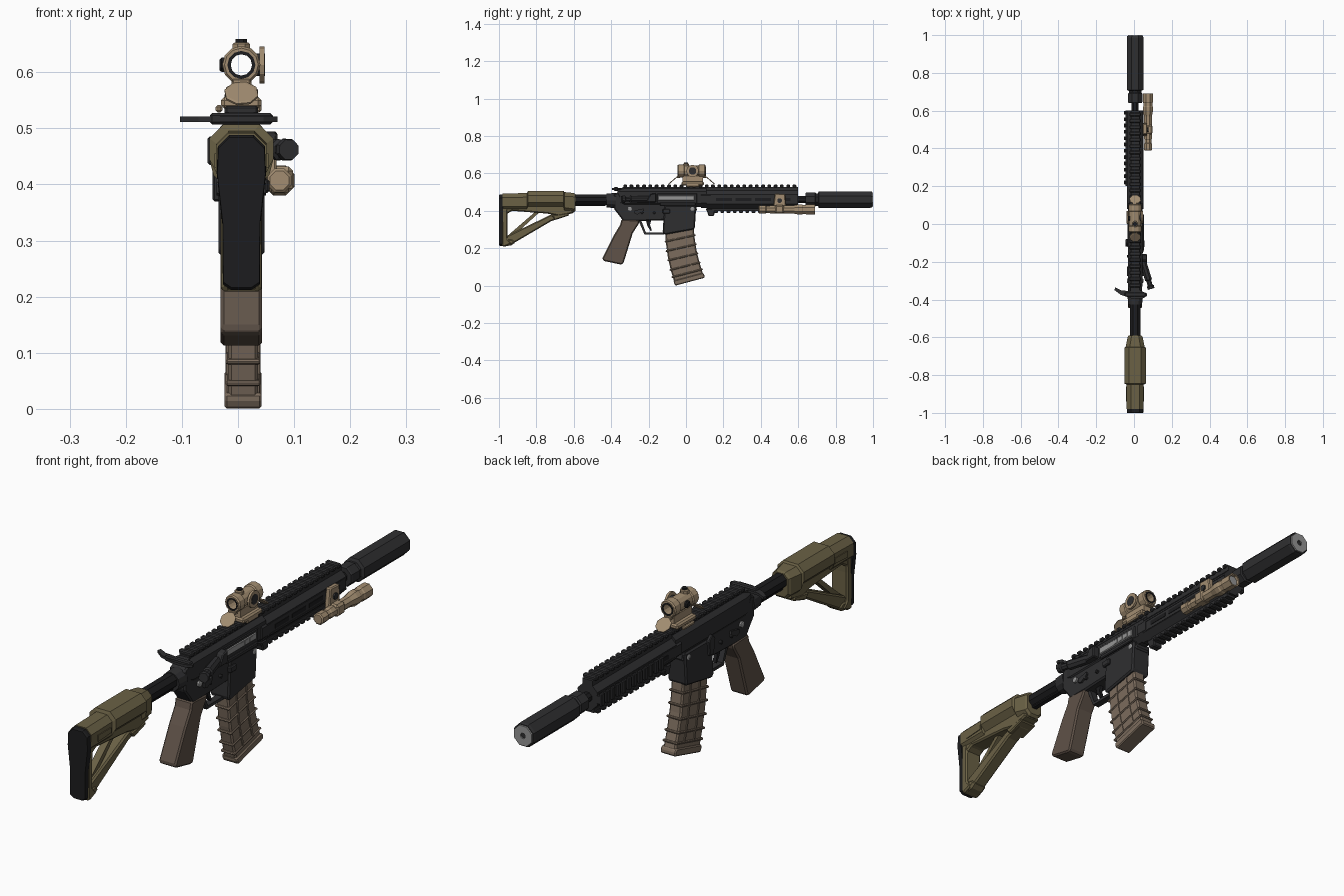
import bpy, bmesh
from math import pi, sin, cos
from mathutils import Vector

CX = 0.006  # bore line


def mat(name, r, g, b):
    m = bpy.data.materials.new(name)
    m.diffuse_color = (r, g, b, 1)
    return m


BLACK = mat("black", .028, .028, .03)
RUBBER = mat("rubber", .012, .012, .013)
STEEL = mat("steel", .3, .3, .3)
OLIVE = mat("olive", .145, .12, .06)
BROWN = mat("brown", .115, .085, .065)
MAG = mat("dusty_tan", .2, .15, .11)
TAN = mat("tan", .36, .265, .165)


def finish(name, bm, m, bevel=0):
    bmesh.ops.recalc_face_normals(bm, faces=bm.faces)
    me = bpy.data.meshes.new(name)
    bm.to_mesh(me)
    bm.free()
    me.materials.append(m)
    ob = bpy.data.objects.new(name, me)
    bpy.context.collection.objects.link(ob)
    if bevel:
        b = ob.modifiers.new("bevel", 'BEVEL')
        b.width, b.segments = bevel, 1
    return ob


def skin(bm, rings, closed=False):
    """Bridge rings of points, cap the ends unless closed on itself."""
    vs = [[bm.verts.new(p) for p in r] for r in rings]
    n = len(vs[0])
    for a, b in zip(vs, vs[1:] + ([vs[0]] if closed else [])):
        for i in range(n):
            j = (i + 1) % n
            bm.faces.new((a[i], a[j], b[j], b[i]))
    if not closed:
        bm.faces.new(vs[0])
        bm.faces.new(vs[-1])


def prism(name, pts, hw, m, cx=CX, bevel=0):
    """Side profile in (y, z) given thickness along x."""
    bm = bmesh.new()
    skin(bm, [[(cx + s * hw, y, z) for y, z in pts] for s in (-1, 1)])
    return finish(name, bm, m, bevel)


def plan(name, pts, z0, z1, m):
    bm = bmesh.new()
    skin(bm, [[(x, y, z) for x, y in pts] for z in (z0, z1)])
    return finish(name, bm, m)


def boxes(name, items, m, bevel=0):
    """Boxes as (x0, x1, y0, y1, z0, z1) in one object."""
    bm = bmesh.new()
    for x0, x1, y0, y1, z0, z1 in items:
        skin(bm, [[(x0, y0, z), (x1, y0, z), (x1, y1, z), (x0, y1, z)] for z in (z0, z1)])
    return finish(name, bm, m, bevel)


def loft(name, secs, m, cx=CX):
    """Chamfered box sections along y: (y, z0, z1, half width, chamfer)."""
    bm = bmesh.new()
    rings = []
    for y, z0, z1, w, c in secs:
        half = [(w - c, z0), (w, z0 + c), (w, z1 - c), (w - c, z1)]
        ring = half + [(-a, b) for a, b in reversed(half)]
        rings.append([(cx + a, y, b) for a, b in ring])
    skin(bm, rings)
    return finish(name, bm, m)


def lathe(name, axis, c, prof, m, n=8, closed=False):
    """Profile of (distance, radius) turned about an axis vector through c."""
    d = Vector(axis).normalized()
    u = d.orthogonal().normalized()
    v = d.cross(u)
    bm = bmesh.new()
    skin(bm, [[Vector(c) + d * t + r * (u * cos((i + .5) * 2 * pi / n) + v * sin((i + .5) * 2 * pi / n))
               for i in range(n)] for t, r in prof], closed)
    return finish(name, bm, m)


Y, X = (0, 1, 0), (1, 0, 0)
BORE = (CX, 0, .46)

# Suppressor and barrel
lathe("suppressor", Y, BORE, [(.64, .038), (.645, .041), (.69, .041), (.695, .036), (.705, .036),
                              (.71, .048), (.985, .048), (.995, .045)], BLACK)
lathe("suppressor_end_cap", Y, BORE, [(.99, .043), (1, .041), (1, .011), (.99, .011)], STEEL, closed=True)
lathe("barrel", Y, BORE, [(.1, .02), (.66, .02)], RUBBER)
lathe("muzzle_bore", Y, BORE, [(.985, .012), (.994, .012)], RUBBER)

# Handguard with side slots
loft("handguard", [(.11, .408, .515, .042, .028), (.6, .408, .515, .042, .028)], BLACK)
loft("barrel_nut", [(.08, .415, .51, .044, .028), (.13, .415, .51, .044, .028)], BLACK)
for s in (-1, 1):
    boxes("handguard_slots", [(CX + s * .042 - .002, CX + s * .042 + .002, y, y + .085, .452, .468)
                              for y in (.16, .265, .37, .475)], RUBBER)
    boxes("handguard_ridge", [(CX + s * .04 - .004, CX + s * .04 + .004, .13, .6, z, z + .006)
                              for z in (.438, .478)], BLACK)

# Accessory rails
boxes("top_rail", [(CX - .022, CX + .022, -.34, .6, .508, .528)], BLACK)
boxes("top_rail_teeth", [(CX - .03, CX + .03, -.335 + i * .0335, -.315 + i * .0335, .524, .54)
                         for i in range(28)], BLACK, .004)
boxes("bottom_rail", [(CX - .02, CX + .02, .14, .59, .398, .412)], BLACK)
boxes("bottom_rail_teeth", [(CX - .027, CX + .027, .15 + i * .0335, .17 + i * .0335, .389, .402)
                            for i in range(13)], BLACK, .003)
boxes("left_rail", [(-.045, -.03, .2, .6, .445, .475)], BLACK)
boxes("left_rail_teeth", [(-.054, -.042, .21 + i * .0335, .23 + i * .0335, .435, .485)
                          for i in range(12)], BLACK, .003)
prism("hand_stop", [(.105, .41), (.155, .41), (.15, .372), (.12, .372), (.115, .39)], .02, BLACK, bevel=.004)

# Receivers
loft("upper_receiver", [(-.365, .43, .52, .032, .016), (-.33, .42, .522, .038, .02),
                        (.11, .42, .522, .038, .02)], BLACK)
prism("lower_receiver", [(-.385, .49), (-.36, .5), (-.33, .44), (.05, .44), (.06, .4), (-.1, .35),
                         (-.25, .345), (-.335, .345), (-.365, .385), (-.385, .41)], .034, BLACK, bevel=.006)
prism("magazine_well", [(-.115, .43), (.055, .43), (.047, .305), (.04, .3), (-.115, .272), (-.125, .285)],
      .041, BLACK, bevel=.006)
boxes("ejection_port_frame", [(.03, .047, -.155, .06, .44, .492)], BLACK, .003)
boxes("bolt", [(.04, .05, -.15, .045, .455, .482)], STEEL, .003)
boxes("bolt_lines", [(.048, .0515, y, y + .02, .46, .477) for y in (-.06, -.03, 0)], STEEL)
boxes("port_door", [(.044, .054, -.14, .05, .428, .444)], BLACK, .003)
prism("case_deflector", [(-.215, .445), (-.16, .445), (-.16, .495), (-.19, .49)], .015, BLACK, .055, .004)
lathe("forward_assist", (.3, -1, 0), (.048, -.2, .462), [(0, .018), (.1, .02), (.105, .014),
                                                       (.13, .014), (.135, .021), (.15, .019)], BLACK)
for s in (-1, 1):
    for y, z, r in ((-.3, .41, .012), (.035, .41, .011), (-.235, .39, .007), (-.17, .39, .007)):
        lathe("receiver_pin", X, (CX, y, z), [(s * .02, r), (s * .042, r), (s * .044, r * .6)], STEEL if r > .01 else BLACK)
    prism("selector_lever", [(-.275, .385), (-.26, .38), (-.225, .4), (-.228, .412), (-.275, .402)],
          .004, BLACK, CX + s * .04)
boxes("magazine_release", [(.04, .056, -.125, -.085, .385, .41)], BLACK, .004)
prism("bolt_catch", [(-.11, .37), (-.085, .37), (-.08, .43), (-.1, .45), (-.12, .43)], .007, BLACK, -.038, .003)

# Charging handle
plan("charging_handle", [(-.1, -.335), (-.103, -.35), (-.07, -.375), (-.01, -.395), (.045, -.395), (.07, -.38),
                         (.068, -.368), (.03, -.35), (.025, -.3), (-.012, -.3), (-.02, -.355), (-.065, -.352)],
     .511, .521, BLACK)
boxes("charging_handle_latch", [(-.05, .062, -.385, -.362, .507, .527)], BLACK, .004)

# Trigger and guard
prism("trigger_guard", [(-.255, .35), (-.24, .35), (-.215, .285), (-.115, .285), (-.115, .273), (-.222, .273)],
      .014, BLACK)
prism("trigger", [(-.215, .355), (-.185, .355), (-.192, .325), (-.182, .295), (-.19, .293), (-.207, .32)],
      .007, RUBBER)

# Pistol grip
prism("grip", [(-.345, .355), (-.25, .35), (-.25, .335), (-.285, .28), (-.335, .118), (-.345, .112),
               (-.44, .132), (-.448, .145), (-.385, .27), (-.352, .325)], .037, BROWN, bevel=.013)

# Magazine
A, B, C, D = (-.112, .3), (.04, .33), (.097, .045), (-.058, .003)


def mq(s, t):
    """Point on the magazine side, s rear to front, t top to bottom."""
    y, z = [(A[i] * (1 - s) + B[i] * s) * (1 - t) + (D[i] * (1 - s) + C[i] * s) * t for i in (0, 1)]
    return y - .012 * sin(pi * t), z


def strip(s0, s1, t0, t1, k=1):
    a = [mq(s0, t0 + (t1 - t0) * i / k) for i in range(k + 1)]
    return a + [mq(s1, t0 + (t1 - t0) * i / k) for i in range(k, -1, -1)]


prism("magazine", strip(0, 1, 0, .97, 4), .027, MAG, .009, .006)
prism("magazine_floor_plate", [(-.065, .014), (-.057, 0), (.1, .042), (.098, .06), (.088, .068), (-.066, .027)],
      .033, MAG, .009, .004)
for i, t in enumerate((.2, .37, .54, .71, .84)):
    prism("magazine_rib", strip(-.04, 1.04, t, t + .03), .031, MAG, .009, .003)
for s in (.3, .68):
    prism("magazine_groove_ridge", strip(s, s + .05, .1, .85, 4), .030, MAG, .009)

# Buffer tube
lathe("buffer_tube", Y, (CX, 0, .46), [(-.72, .03), (-.37, .03)], RUBBER)
loft("buffer_tube_key", [(-.6, .425, .45, .013, .004), (-.43, .425, .45, .013, .004)], RUBBER)
lathe("castle_nut", Y, (CX, 0, .455), [(-.425, .037), (-.385, .04), (-.375, .04)], BLACK, 12)

# Stock
loft("stock_body", [(-.98, .40, .492, .045, .022), (-.85, .40, .495, .045, .022), (-.845, .42, .507, .057, .025),
                    (-.655, .42, .507, .057, .025), (-.65, .395, .5, .05, .022), (-.6, .39, .495, .04, .02),
                    (-.59, .4, .49, .034, .016)], OLIVE)
prism("stock_lower_body", [(-.98, .43), (-.62, .43), (-.6, .388), (-.68, .372), (-.74, .385), (-.93, .4), (-.98, .37)],
      .034, OLIVE, bevel=.006)
prism("stock_post", [(-.985, .48), (-.95, .45), (-.955, .36), (-.955, .25), (-.93, .225), (-.97, .208), (-.985, .212)],
      .036, OLIVE, bevel=.006)
prism("stock_strut", [(-.96, .265), (-.7, .39), (-.61, .395), (-.655, .365), (-.72, .345), (-.93, .222), (-.97, .208)],
      .027, OLIVE, bevel=.006)
prism("stock_inner_strut", [(-.95, .27), (-.8, .4), (-.775, .4), (-.94, .25)], .014, OLIVE)
prism("stock_toe", [(-.985, .25), (-.93, .25), (-.91, .232), (-.935, .215), (-.985, .208)], .032, OLIVE, bevel=.008)
prism("stock_lever", [(-.72, .375), (-.63, .388), (-.625, .375), (-.7, .352)], .036, OLIVE, bevel=.004)
for s in (-1, 1):
    prism("stock_side_panel", [(-.94, .43), (-.86, .435), (-.86, .455), (-.94, .455)], .003, OLIVE, CX + s * .045)

# Butt pad
bm = bmesh.new()
half = [(.018, .212), (.033, .222), (.034, .33), (.044, .42), (.042, .468), (.022, .488)]
out = half + [(-x, z) for x, z in reversed(half)]
skin(bm, [[(CX + x * k, y, .35 + (z - .35) * k) for x, z in out] for y, k in ((-1, .97), (-.994, 1), (-.978, 1))])
finish("butt_pad", bm, RUBBER)

# Sight: mount, hollow tube, turrets and lowered lens covers
SZ = .613
boxes("sight_base", [(-.03, .042, -.025, .095, .535, .556)], TAN, .006)
loft("sight_riser", [(-.02, .55, .59, .018, .005), (.09, .55, .59, .018, .005)], TAN)
boxes("sight_clamp", [(-.04, -.028, .0, .07, .528, .542), (.03, .042, 0, .07, .528, .545)], TAN, .004)
lathe("sight_tube", Y, (CX, 0, SZ), [(-.045, .03), (-.04, .034), (-.012, .034), (-.008, .03), (.065, .03),
                                     (.07, .034), (.1, .034), (.105, .03), (.105, .02), (-.045, .02)], TAN, 12, True)
for y in (-.046, .103):
    lathe("sight_lens_rim", Y, (CX, y, SZ), [(0, .025), (.004, .025), (.004, .019), (0, .019)], RUBBER, 12, True)
lathe("sight_top_turret", (0, 0, 1), (CX, .0, .635), [(0, .017), (.015, .017), (.018, .013)], TAN)
lathe("sight_top_cap", (0, 0, 1), (CX, .0, .65), [(0, .011), (.009, .011)], RUBBER)
lathe("sight_side_turret", X, (.03, .035, SZ), [(0, .018), (.008, .018), (.008, .033), (.017, .033)], TAN, 12)
lathe("sight_side_cap", X, (.03, .035, SZ), [(0, .02), (.0185, .02)], BLACK, 12)
lathe("sight_left_knob", X, (-.022, .03, SZ), [(-.011, .01), (-.007, .014), (0, .014)], RUBBER)
for y, s in ((-.07, -1), (.13, 1)):
    lathe("lens_cover", (0, s * .65, .76), (CX, y, .562), [(-.002, .031), (.002, .031), (.003, .026)], TAN)
    boxes("lens_cover_hinge", [(-.01, .022, y - s * .03 - .008, y - s * .03 + .008, .575, .588)], TAN, .002)

# Weapon light on its side mount
LX, LZ = .074, .407
lathe("light_body", Y, (LX, 0, LZ), [(.388, .018), (.392, .023), (.425, .023), (.43, .019), (.445, .019), (.45, .022),
                                     (.57, .022), (.6, .029), (.62, .029), (.625, .026), (.64, .026), (.645, .029),
                                     (.69, .029), (.69, .023), (.675, .02)], TAN)
lathe("light_lens", Y, (LX, 0, LZ), [(.67, .022), (.68, .022)], STEEL)
prism("light_mount", [(.465, .41), (.535, .41), (.53, .49), (.475, .492)], .011, TAN, .058, .004)
boxes("light_clamp", [(.052, .098, .475, .525, .385, .432)], TAN, .008)
lathe("light_mount_screw", X, (.066, .5, .455), [(0, .013), (.01, .013)], BLACK)
